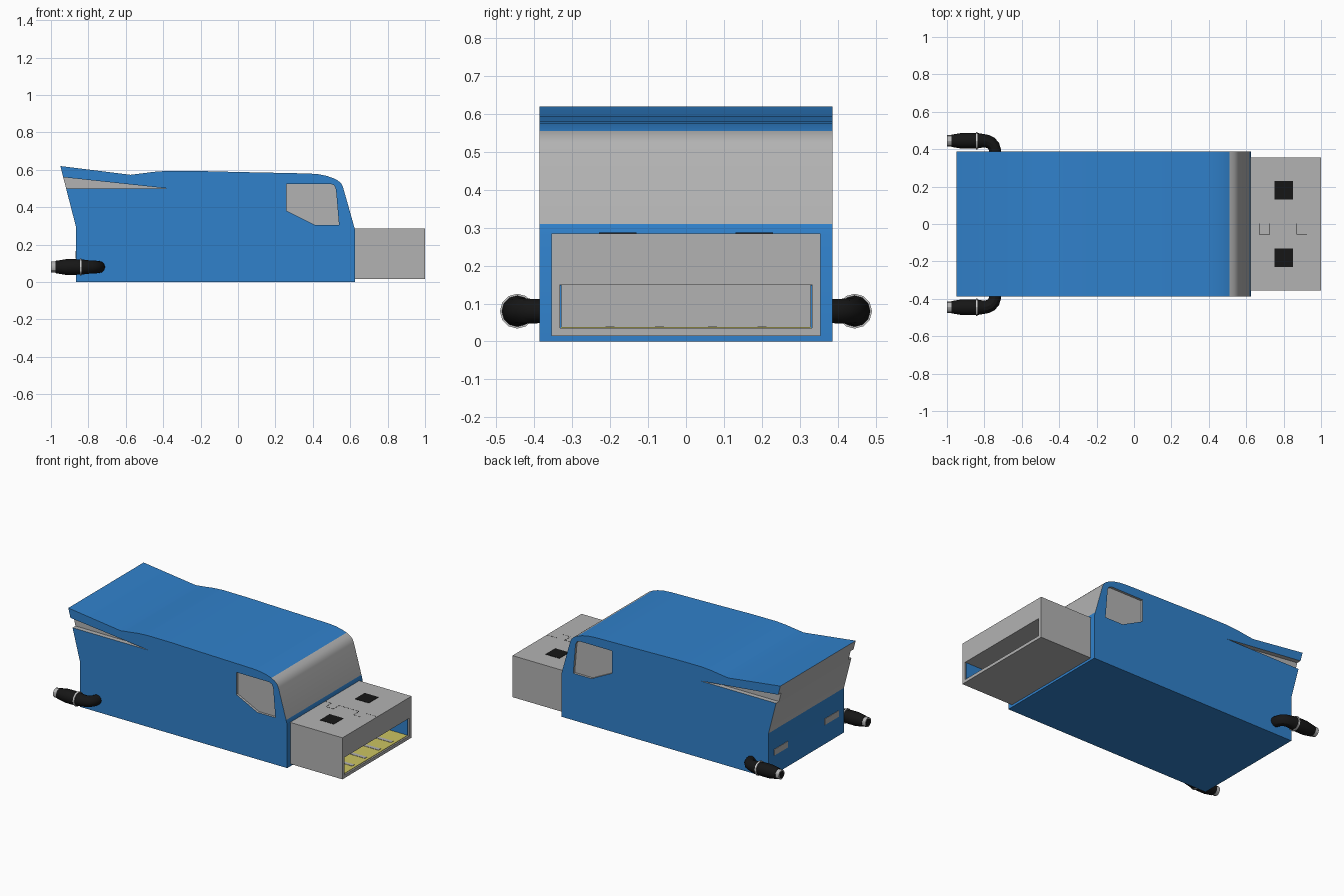
import bpy, bmesh, math
from mathutils import Vector

if "Cube" in bpy.data.objects:
    bpy.data.objects.remove(bpy.data.objects["Cube"])


def material(name, rgb):
    m = bpy.data.materials.new(name)
    m.diffuse_color = (*rgb, 1)
    m.use_nodes = True
    m.node_tree.nodes["Principled BSDF"].inputs["Base Color"].default_value = m.diffuse_color
    return m


BLUE = material("blue_paint", (0.03, 0.22, 0.6))
GREY = material("grey_trim", (0.45, 0.45, 0.45))
BLACK = material("black", (0.008, 0.008, 0.008))
GOLD = material("yellow_contacts", (0.6, 0.55, 0.12))
WHITE = material("light_ring", (0.75, 0.75, 0.75))


def finish(name, bm, mats, smooth=False):
    bmesh.ops.recalc_face_normals(bm, faces=bm.faces)
    me = bpy.data.meshes.new(name)
    bm.to_mesh(me)
    bm.free()
    ob = bpy.data.objects.new(name, me)
    bpy.context.collection.objects.link(ob)
    for m in mats:
        me.materials.append(m)
    if smooth:
        shade(ob)
    return ob


def activate(ob):
    bpy.ops.object.select_all(action='DESELECT')
    ob.select_set(True)
    bpy.context.view_layer.objects.active = ob


def shade(ob):
    activate(ob)
    bpy.ops.object.shade_smooth_by_angle(angle=math.radians(30))


def extrude(name, profile, y0, y1, mats, accent=()):
    """Extrude an xz outline along y; accent edges use the second material."""
    bm = bmesh.new()
    a = [bm.verts.new((x, y0, z)) for x, z in profile]
    b = [bm.verts.new((x, y1, z)) for x, z in profile]
    bm.faces.new(a)
    bm.faces.new(b[::-1])
    n = len(profile)
    for i in range(n):
        j = (i + 1) % n
        f = bm.faces.new((a[i], a[j], b[j], b[i]))
        f.material_index = int(i in accent)
    return finish(name, bm, mats)


def box(name, x0, x1, y0, y1, z0, z1, mat):
    return extrude(name, [(x0, z0), (x1, z0), (x1, z1), (x0, z1)], y0, y1, [mat])


def cut(ob, cutter):
    mod = ob.modifiers.new("cut", 'BOOLEAN')
    mod.operation, mod.solver, mod.object = 'DIFFERENCE', 'EXACT', cutter
    mod.material_mode = 'TRANSFER'
    activate(ob)
    bpy.ops.object.modifier_apply(modifier=mod.name)
    bpy.data.objects.remove(cutter)


def sweep(name, path, z, mat, sides=12):
    """Round tube through (x, y, radius) stations at height z."""
    bm = bmesh.new()
    rings = []
    for i, (x, y, r) in enumerate(path):
        p, q = path[max(i - 1, 0)], path[min(i + 1, len(path) - 1)]
        t = Vector((q[0] - p[0], q[1] - p[1], 0)).normalized()
        n = Vector((-t.y, t.x, 0))
        ring = []
        for k in range(sides):
            a = 2 * math.pi * k / sides
            ring.append(bm.verts.new(Vector((x, y, z)) + r * (math.cos(a) * n + math.sin(a) * Vector((0, 0, 1)))))
        rings.append(ring)
    for u, v in zip(rings, rings[1:]):
        for k in range(sides):
            m = (k + 1) % sides
            bm.faces.new((u[k], u[m], v[m], v[k]))
    bm.faces.new(rings[0])
    bm.faces.new(rings[-1][::-1])
    return finish(name, bm, [mat], True)


# Body: cab and box outline, with grey windscreen and rear panel
W = 0.387
outline = [(-0.865, 0), (0.625, 0), (0.625, 0.28), (0.617, 0.31), (0.562, 0.505),
           (0.553, 0.525), (0.535, 0.542), (0.51, 0.555), (0.475, 0.567), (0.43, 0.576),
           (0.38, 0.58), (0.0, 0.588), (-0.2, 0.593), (-0.38, 0.594), (-0.45, 0.589),
           (-0.51, 0.581), (-0.575, 0.573), (-0.95, 0.62), (-0.865, 0.29)]
body = extrude("body", outline, -W, W, [BLUE, GREY], accent=(3, 4, 5, 6, 17))

# Recessed side windows and rear side slits
window = [(0.26, 0.38), (0.41, 0.305), (0.54, 0.305), (0.524, 0.495), (0.514, 0.517),
          (0.495, 0.525), (0.26, 0.525)]
slit = [(-0.375, 0.5), (-1.0, 0.5), (-1.0, 0.567)]
for s in (-1, 1):
    for shape, depth in ((window, 0.015), (slit, 0.03)):
        cut(body, extrude("cutter", shape, s * (W - depth), s * (W + 0.05), [GREY]))
shade(body)

# Rear lights
for s, side in ((-1, "right"), (1, "left")):
    y = s * 0.26
    box("rear_light_" + side, -0.868, -0.85, y - 0.07, y + 0.07, 0.125, 0.165, GREY)

# Plug shell with its open cavity
plug = box("plug_shell", 0.6, 1.0, -0.355, 0.355, 0.015, 0.285, GREY)
cut(plug, box("cutter", 0.64, 1.05, -0.332, 0.332, 0.035, 0.15, GREY))

# Contacts and liners inside the plug
box("contact_floor", 0.64, 0.99, -0.33, 0.33, 0.033, 0.038, GOLD)
for i, y in enumerate((-0.2, -0.07, 0.07, 0.2)):
    box(f"contact_strip_{i}", 0.7, 0.97, y - 0.012, y + 0.012, 0.036, 0.04, GREY)
for s, side in ((-1, "right"), (1, "left")):
    box("plug_liner_" + side, 0.64, 0.99, s * 0.328, s * 0.334, 0.036, 0.149, BLUE)
    # Square latch holes on top of the plug
    box("latch_hole_" + side, 0.75, 0.85, s * 0.13, s * 0.23, 0.28, 0.287, BLACK)

# Folded seam on top of the plug
seam = [(0.625, 0.003), (0.67, 0.003), (0.67, -0.055), (0.725, -0.055), (0.725, 0.003),
        (0.87, 0.003), (0.87, -0.055), (0.925, -0.055)]
for i, (p, q) in enumerate(list(zip(seam, seam[1:])) + [((0.925, 0.003), (0.999, 0.003))]):
    xs, ys = sorted((p[0], q[0])), sorted((p[1], q[1]))
    box(f"plug_seam_{i}", xs[0] - 0.001, xs[1] + 0.001, ys[0] - 0.001, ys[1] + 0.001,
        0.28, 0.2855, BLACK)

# Exhaust pipes on both sides: elbow, ring, muffler and tip
for s, side in ((-1, "right"), (1, "left")):
    c = s * 0.445
    elbow = [(-0.742, s * 0.37, 0.031), (-0.743, s * 0.395, 0.032), (-0.75, s * 0.416, 0.033),
             (-0.765, s * 0.433, 0.034), (-0.785, s * 0.442, 0.035), (-0.81, c, 0.037),
             (-0.842, c, 0.042)]
    sweep("exhaust_elbow_" + side, elbow, 0.08, BLACK)
    sweep("exhaust_ring_" + side, [(-0.836, c, 0.046), (-0.846, c, 0.046)], 0.08, WHITE)
    sweep("exhaust_muffler_" + side, [(-0.842, c, 0.04), (-0.87, c, 0.042), (-0.92, c, 0.042),
                                      (-0.975, c, 0.033)], 0.08, BLACK)
    sweep("exhaust_tip_" + side, [(-0.97, c, 0.03), (-0.999, c, 0.03)], 0.08, GREY)
    sweep("exhaust_bore_" + side, [(-0.99, c, 0.023), (-1.0, c, 0.023)], 0.08, BLACK)
